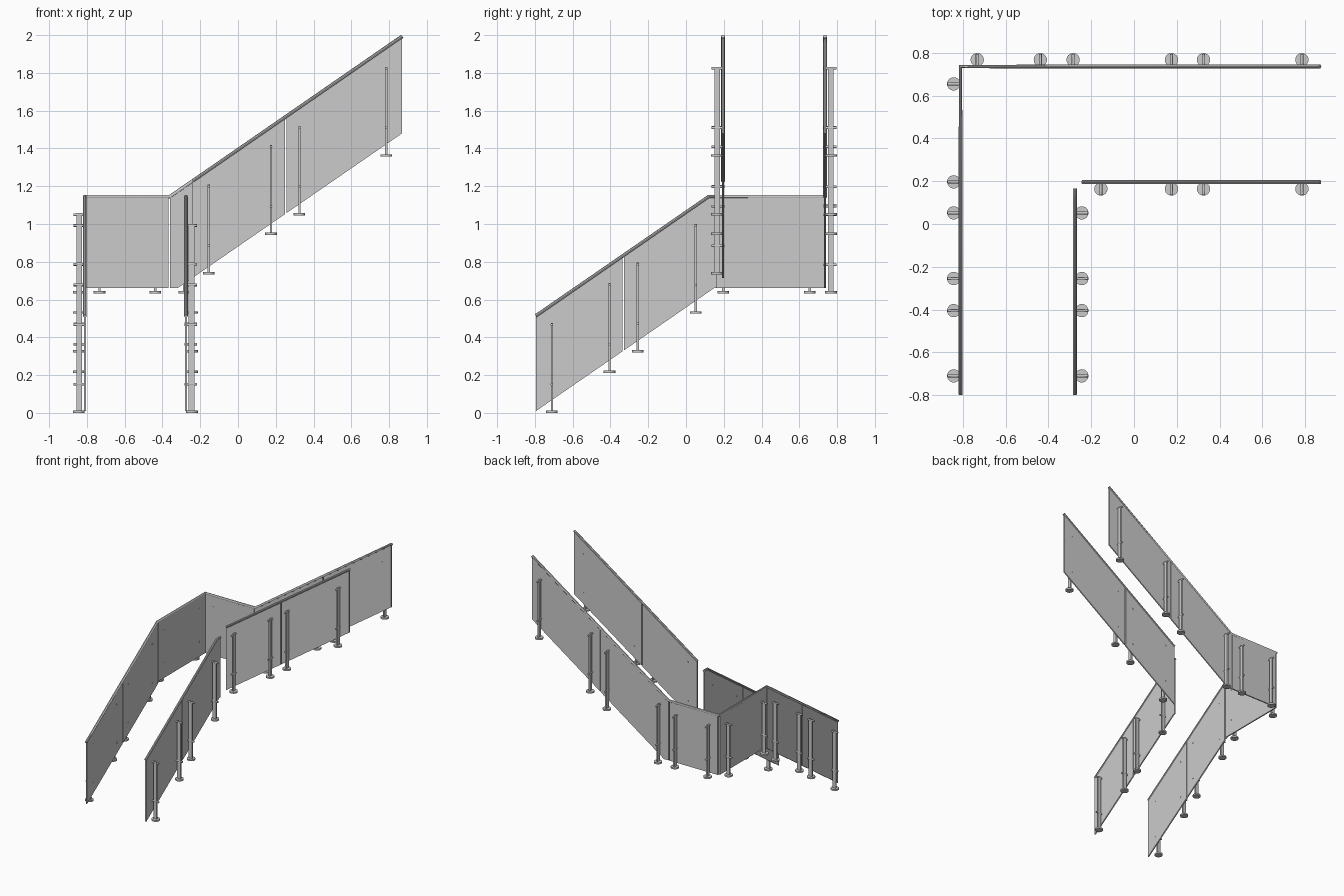
import bpy, bmesh, math
from mathutils import Vector, Matrix

if "Cube" in bpy.data.objects:
    bpy.data.objects.remove(bpy.data.objects["Cube"])

steel = bpy.data.materials.new("light_grey_metal")
steel.diffuse_color = (0.6, 0.6, 0.6, 1)
steel.use_nodes = True
steel.node_tree.nodes["Principled BSDF"].inputs["Base Color"].default_value = steel.diffuse_color

FLAT_TOP, FLAT_BOTTOM = 1.145, 0.66
SLOPE = 0.69


def finish(obj, smooth=False):
    obj.data.materials.clear()
    obj.data.materials.append(steel)
    bpy.ops.object.select_all(action='DESELECT')
    obj.select_set(True)
    bpy.context.view_layer.objects.active = obj
    if obj.type == 'CURVE':
        bpy.ops.object.convert(target='MESH')
    if smooth:
        bpy.ops.object.shade_smooth_by_angle(angle=math.radians(35))


def mesh_object(name, bm, smooth=False):
    bmesh.ops.recalc_face_normals(bm, faces=bm.faces)
    me = bpy.data.meshes.new(name)
    bm.to_mesh(me)
    bm.free()
    obj = bpy.data.objects.new(name, me)
    bpy.context.collection.objects.link(obj)
    finish(obj, smooth)


# Handrail: round tube along a bent path
def handrail(name, points):
    cu = bpy.data.curves.new(name, 'CURVE')
    cu.dimensions = '3D'
    cu.bevel_depth = 0.01
    cu.bevel_resolution = 3
    cu.use_fill_caps = True
    sp = cu.splines.new('POLY')
    sp.points.add(len(points) - 1)
    for p, co in zip(sp.points, points):
        p.co = (*co, 1)
    obj = bpy.data.objects.new(name, cu)
    bpy.context.collection.objects.link(obj)
    finish(obj, True)


# Map (distance along wall, offset from wall, height) to world space
def place(axis, wall, s, off, z):
    return Vector((s, wall + off, z)) if axis == 'x' else Vector((wall + off, s, z))


def top_z(axis, s):
    if axis == 'x':
        return FLAT_TOP + SLOPE * max(0, s + 0.36)
    return FLAT_TOP - SLOPE * max(0, 0.12 - s)


def bottom_z(axis, s):
    if axis == 'x':
        return FLAT_BOTTOM + SLOPE * max(0, s + 0.32)
    return FLAT_BOTTOM - SLOPE * max(0, 0.148 - s)


# Flat infill panel following the slope, bent where the landing starts
def panel(name, axis, wall, s0, s1):
    tb, bb = (-0.36, -0.32) if axis == 'x' else (0.12, 0.148)
    bot = [s0] + ([bb] if s0 < bb < s1 else []) + [s1]
    top = [s1] + ([tb] if s0 < tb < s1 else []) + [s0]
    outline = [(s, bottom_z(axis, s)) for s in bot] + [(s, top_z(axis, s)) for s in top]
    bm = bmesh.new()
    face = bm.faces.new([bm.verts.new(place(axis, wall, s, -0.005, z)) for s, z in outline])
    ext = bmesh.ops.extrude_face_region(bm, geom=[face])
    move = place(axis, 0, 0, 0.01, 0)
    bmesh.ops.translate(bm, vec=move, verts=[v for v in ext['geom'] if isinstance(v, bmesh.types.BMVert)])
    mesh_object(name, bm)


# Post: flat upright bar, round foot and two fixing pegs through the panel
def post(name, axis, wall, side, s, base, height):
    bm = bmesh.new()
    size = (0.012, 0.03, height) if axis == 'x' else (0.03, 0.012, height)
    bmesh.ops.create_cube(bm, size=1, matrix=Matrix.Translation(
        place(axis, wall, s, side * 0.03, base + height / 2)) @ Matrix.Diagonal((*size, 1)))
    bmesh.ops.create_cone(bm, cap_ends=True, segments=24, radius1=0.031, radius2=0.031, depth=0.012,
                          matrix=Matrix.Translation(place(axis, wall, s, side * 0.032, base + 0.006)))
    turn = Matrix.Rotation(math.pi / 2, 4, 'X' if axis == 'x' else 'Y')
    for z in (base + 0.152, base + height - 0.008):
        bmesh.ops.create_cone(bm, cap_ends=True, segments=12, radius1=0.007, radius2=0.007, depth=0.067,
                              matrix=Matrix.Translation(place(axis, wall, s, side * 0.0265, z)) @ turn)
    mesh_object(name, bm, True)


# Foot heights for each post position
X_POSTS = [(0.175, 0.942), (0.325, 1.045), (0.785, 1.357)]
Y_POSTS = [(-0.71, 0.0), (-0.405, 0.212), (-0.255, 0.32), (0.052, 0.525)]
LANDING = 0.632

# name, axis, wall position, post side, panels, sloped posts, landing posts
WALLS = [
    ("outer_back", 'x', 0.736, 1,
     [(-0.803, -0.368), (-0.361, 0.25), (0.258, 0.868)],
     [(-0.285, LANDING)] + X_POSTS, [-0.733, -0.438]),
    ("inner_back", 'x', 0.196, -1,
     [(-0.24, 0.25), (0.258, 0.868)], [(-0.155, 0.733)] + X_POSTS, []),
    ("outer_left", 'y', -0.811, -1,
     [(-0.793, -0.335), (-0.328, 0.124), (0.131, 0.73)], Y_POSTS, [0.197, 0.655]),
    ("inner_left", 'y', -0.276, 1,
     [(-0.793, -0.335), (-0.328, 0.164)], Y_POSTS, []),
]

for name, axis, wall, side, panels, posts, landing in WALLS:
    for i, (a, b) in enumerate(panels):
        panel(f"{name}_panel_{i + 1}", axis, wall, a, b)
    for i, (s, base) in enumerate(posts):
        post(f"{name}_post_{i + 1}", axis, wall, side, s, base, 0.475)
    for i, s in enumerate(landing):
        post(f"{name}_landing_post_{i + 1}", axis, wall, side, s, LANDING, 0.425)


def rail_points(axis, wall, stops):
    return [place(axis, wall, s, 0, top_z(axis, s)) for s in stops]


handrail("outer_handrail", rail_points('y', -0.811, [-0.795, 0.12, 0.736])
         + rail_points('x', 0.736, [-0.36, 0.87]))
handrail("inner_back_handrail", rail_points('x', 0.196, [-0.24, 0.87]))
handrail("inner_left_handrail", rail_points('y', -0.276, [-0.795, 0.12, 0.165]))
